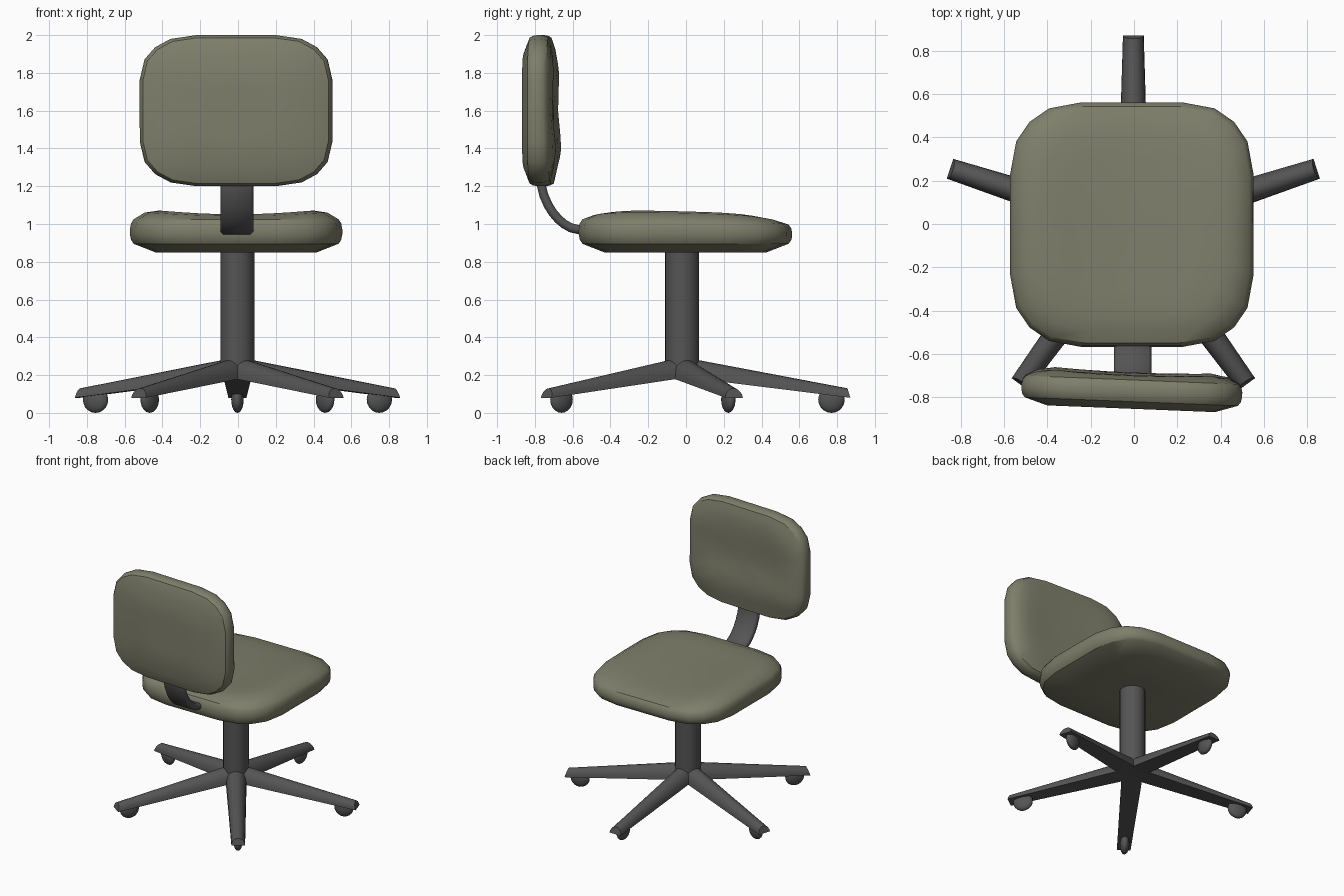
import bpy, bmesh, math
from mathutils import Matrix, Vector

if "Cube" in bpy.data.objects:
    bpy.data.objects.remove(bpy.data.objects["Cube"])


def material(name, rgb):
    m = bpy.data.materials.new(name)
    m.diffuse_color = (*rgb, 1)
    m.use_nodes = True
    m.node_tree.nodes["Principled BSDF"].inputs["Base Color"].default_value = m.diffuse_color
    return m


FABRIC = material("olive fabric", (0.21, 0.21, 0.148))
METAL = material("dark grey metal", (0.09, 0.09, 0.09))
HUB = Vector((-0.003, -0.02, 0))


def finish(name, bm, mat, angle=30):
    bmesh.ops.recalc_face_normals(bm, faces=bm.faces)
    me = bpy.data.meshes.new(name)
    bm.to_mesh(me)
    bm.free()
    me.materials.append(mat)
    me.shade_smooth()
    me.set_sharp_from_angle(angle=math.radians(angle))
    ob = bpy.data.objects.new(name, me)
    bpy.context.collection.objects.link(ob)
    return ob


def loft(name, rings, mat, angle=30):
    """Skin a list of equal-length point rings and cap both ends."""
    bm = bmesh.new()
    vs = [[bm.verts.new(p) for p in r] for r in rings]
    n = len(vs[0])
    for a, b in zip(vs, vs[1:]):
        for i in range(n):
            j = (i + 1) % n
            bm.faces.new((a[i], a[j], b[j], b[i]))
    for end in (vs[0], vs[-1]):
        c = bm.verts.new(sum((v.co for v in end), Vector()) / n)
        for i in range(n):
            bm.faces.new((end[i], end[(i + 1) % n], c))
    return finish(name, bm, mat, angle)


# rounded-square outline shared by both cushions
QUARTER = [(1, 0), (1, .41), (.95, .68), (.84, .84), (.68, .95), (.41, 1)]
OUTLINE = []
for k in range(4):
    for x, y in QUARTER:
        for _ in range(k):
            x, y = -y, x
        OUTLINE.append((x, y))


def cushion(name, hx, hy, low, low_rim, rim, top, place):
    """Pillow: flat underside, rounded side band, shaped upper surface."""
    def ring(s, height):
        return [place(u * s * hx, v * s * hy, height(u * s, v * s)) for u, v in OUTLINE]

    def band(t):
        return lambda u, v: low_rim + (rim(u, v) - low_rim) * t

    def upper(t):
        return lambda u, v: rim(u, v) + (top(u, v) - rim(u, v)) * t

    rings = [ring(s, lambda u, v: low) for s in (.3, .76)]
    for s, t in ((.965, 0), (.99, .17), (1, .4), (1, .6), (.99, .83), (.965, 1)):
        rings.append(ring(s, band(t)))
    for s, t in ((.86, .65), (.74, 1), (.55, 1), (.36, 1), (.16, 1)):
        rings.append(ring(s, upper(t)))
    return loft(name, rings, FABRIC)


# seat: dished in the middle, raised at the sides, falling at the +y edge
cushion("seat", .562, .565, .85, .895,
        lambda u, v: 1.025 - .03 * max(0, v) ** 2,
        lambda u, v: 1.042 + .045 * u * u - .012 * v - .02 * max(0, v) ** 2,
        lambda a, b, w: Vector((a - .01, b - .003, w)))

# backrest: lumbar bulge low down, turned slightly about the vertical
turn = Matrix.Rotation(math.radians(-2.3), 3, 'Z')
cushion("backrest", .51, .4, -.088, -.055,
        lambda u, v: .045 + .012 * max(0, -v),
        lambda u, v: .06 + .02 * u * u + .02 * math.exp(-((v + .5) / .3) ** 2)
        + .008 * math.exp(-((v - .5) / .3) ** 2),
        lambda a, b, w: turn @ Vector((a, w, b)) + Vector((-.01, -.765, 1.6)))

# curved strap joining seat and backrest
path = [(-.45, .966), (-.56, .968), (-.61, .98), (-.645, 1.0), (-.675, 1.025),
        (-.705, 1.06), (-.73, 1.1), (-.752, 1.15), (-.765, 1.2), (-.77, 1.35)]
section = [(.087, .01), (.073, .024), (-.073, .024), (-.087, .01),
           (-.087, -.01), (-.073, -.024), (.073, -.024), (.087, -.01)]
rings = []
for i, (y, z) in enumerate(path):
    y0, z0 = path[max(i - 1, 0)]
    y1, z1 = path[min(i + 1, len(path) - 1)]
    d = Vector((y1 - y0, z1 - z0)).normalized()
    rings.append([Vector((x - .006, y - d.y * t, z + d.x * t)) for x, t in section])
loft("back_strap", rings, METAL, 50)


# column and hub
def circle(r, z, n=28):
    return [HUB + Vector((r * math.cos(2 * math.pi * i / n),
                          r * math.sin(2 * math.pi * i / n), z)) for i in range(n)]


loft("column", [circle(.09, .25), circle(.09, .87)], METAL)
loft("hub", [circle(.07, .185), circle(.07, .27)], METAL)

# five arched arms with a caster under each tip
for k in range(5):
    rot = Matrix.Rotation(math.radians(72 * k), 3, 'Z')

    def arch(r, half, zb, zt, lean=0):
        pts = []
        for i in range(11):
            a = math.pi * i / 10
            h = math.sin(a)
            pts.append(HUB + rot @ Vector((half * math.cos(a), r - lean * h, zb + (zt - zb) * h)))
        return pts

    loft(f"base_arm_{k + 1}", [arch(0, .075, .19, .295), arch(.03, .074, .187, .29),
                               arch(.89, .048, .08, .13, .015)], METAL, 40)
    bm = bmesh.new()
    bmesh.ops.create_uvsphere(bm, u_segments=20, v_segments=12, radius=.07)
    bmesh.ops.scale(bm, verts=bm.verts, vec=(1, 1, .47))
    bmesh.ops.rotate(bm, verts=bm.verts, matrix=rot @ Matrix.Rotation(math.pi / 2, 3, 'Y'))
    bmesh.ops.translate(bm, verts=bm.verts, vec=HUB + rot @ Vector((0, .79, .07)))
    finish(f"caster_{k + 1}", bm, METAL, 40)
